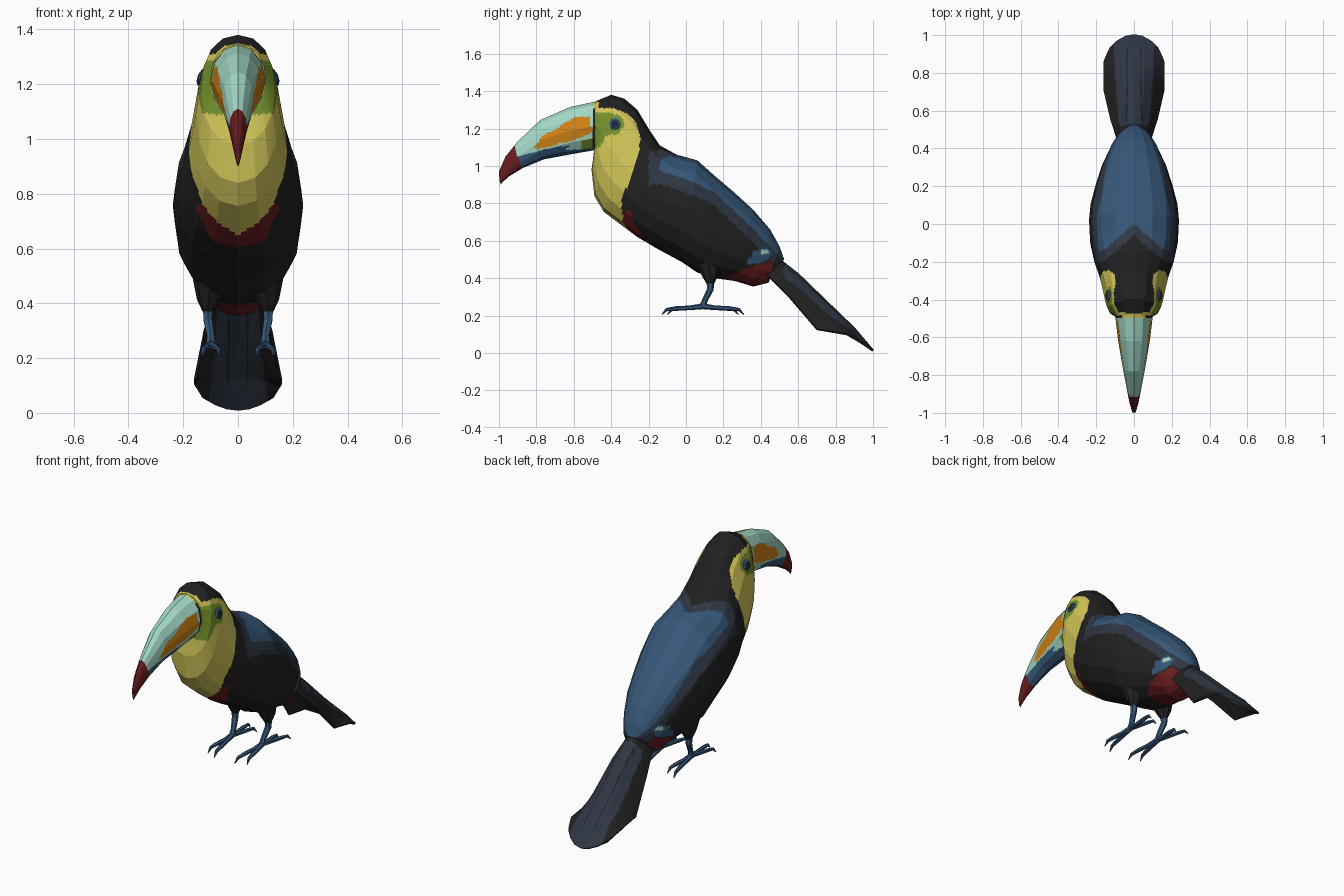
import bpy, bmesh, math
from mathutils import Vector

cube = bpy.data.objects.get("Cube")
if cube:
    bpy.data.objects.remove(cube)

COLOURS = {
    "black": (0.015, 0.015, 0.015), "slate": (0.028, 0.038, 0.058),
    "blue": (0.037, 0.095, 0.19), "teal": (0.36, 0.68, 0.56),
    "yellow": (0.65, 0.57, 0.1), "orange": (0.65, 0.23, 0.008),
    "red": (0.14, 0.012, 0.014), "green": (0.18, 0.29, 0.025),
    "navy": (0.012, 0.02, 0.045)}
NAMES = list(COLOURS)
MATS = []
for name, rgb in COLOURS.items():
    m = bpy.data.materials.new(name)
    m.use_nodes = True
    m.diffuse_color = (*rgb, 1)
    bsdf = m.node_tree.nodes["Principled BSDF"]
    bsdf.inputs["Base Color"].default_value = (*rgb, 1)
    bsdf.inputs["Roughness"].default_value = 0.8
    MATS.append(m)


def finish(name, bm, rule):
    """Turn a bmesh into an object, colouring faces by rule(x, y, z)."""
    bmesh.ops.recalc_face_normals(bm, faces=bm.faces)
    for f in bm.faces:
        c = f.calc_center_median()
        f.material_index = NAMES.index(rule(abs(c.x), c.y, c.z))
    me = bpy.data.meshes.new(name)
    bm.to_mesh(me)
    bm.free()
    for m in MATS:
        me.materials.append(m)
    ob = bpy.data.objects.new(name, me)
    bpy.context.collection.objects.link(ob)
    return ob


def skin(rings, closed=True, cuts=0):
    """Bridge rows of points; split the facets finely so colours can follow them."""
    bm = bmesh.new()
    rows = [[bm.verts.new(p) for p in r] for r in rings]
    n = len(rows[0])
    for a, b in zip(rows, rows[1:]):
        for i in range(n if closed else n - 1):
            j = (i + 1) % n
            bm.faces.new((a[i], a[j], b[j], b[i]))
    if cuts:
        bmesh.ops.subdivide_edges(bm, edges=bm.edges[:], cuts=cuts, use_grid_fill=True)
    if closed:
        bmesh.ops.holes_fill(bm, edges=[e for e in bm.edges if e.is_boundary], sides=0)
    return bm


def section(ty, tz, by, bz, w, sides, power):
    """Rounded cross-section between a top and a bottom point."""
    top, bot = Vector((0, ty, tz)), Vector((0, by, bz))
    mid, half = (top + bot) / 2, (top - bot) / 2
    sq = lambda v: math.copysign(abs(v) ** (2 / power), v)
    return [mid + half * sq(math.cos(a)) + Vector((w * sq(math.sin(a)), 0, 0))
            for a in (math.tau * i / sides for i in range(sides))]


def tube(name, points, radii, colour, sides=6):
    pts = [Vector(p) for p in points]
    rings = []
    for i, p in enumerate(pts):
        d = (pts[min(i + 1, len(pts) - 1)] - pts[max(i - 1, 0)]).normalized()
        u = d.cross(Vector((1, 0, 0))).normalized()
        v = d.cross(u)
        rings.append([p + radii[i] * (u * math.cos(a) + v * math.sin(a))
                      for a in (math.tau * k / sides for k in range(sides))])
    return finish(name, skin(rings), lambda x, y, z: colour)


def interp(v, table):
    """Piecewise linear lookup in a table of rising keys."""
    if v <= table[0][0]:
        return table[0][1]
    for (a, p), (b, q) in zip(table, table[1:]):
        if v <= b:
            return p + (q - p) * (v - a) / (b - a)
    return table[-1][1]


def inside(y, z, poly):
    hit = False
    for (a, b), (c, d) in zip(poly, poly[1:] + poly[:1]):
        if (b > z) != (d > z) and y < a + (c - a) * (z - b) / (d - b):
            hit = not hit
    return hit


# Body and head
BODY = [(-.485, 1.345, -.49, 1.09, .10), (-.40, 1.38, -.505, .98, .135),
        (-.33, 1.36, -.49, .84, .152), (-.26, 1.30, -.44, .755, .165),
        (-.20, 1.20, -.36, .695, .182), (-.14, 1.11, -.26, .62, .21),
        (-.05, 1.06, -.15, .555, .232), (.06, 1.03, -.02, .485, .238),
        (.15, .95, .06, .43, .23), (.25, .865, .15, .40, .205),
        (.36, .765, .26, .385, .17), (.45, .66, .36, .355, .125),
        (.50, .57, .44, .375, .085), (.525, .50, .48, .46, .04)]
BIB = [(.62, -.28), (.7, -.335), (.8, -.345), (.88, -.32), (.98, -.28), (1.08, -.25),
       (1.15, -.245), (1.24, -.27), (1.28, -.31), (1.32, -.42)]
WING = [(-.13, .97), (0, .93), (.15, .86), (.3, .72), (.45, .57), (.52, .5)]
CHEEK = [(-.5, 1.29), (-.42, 1.285), (-.35, 1.27), (-.325, 1.22), (-.36, 1.175),
         (-.43, 1.16), (-.46, 1.10), (-.52, 1.08)]
VENT = [(.21, .3), (.22, .41), (.33, .455), (.45, .49), (.5, .42), (.5, .3)]
RUMP = [(.32, .47), (.36, .54), (.43, .57), (.46, .53), (.43, .49)]


def body_colour(x, y, z):
    if z > 1.31 or (z > 1.2 and x < .07):
        return "yellow" if y < -.47 else "black"
    if inside(y, z, CHEEK) and x > .05:
        return "green"
    edge = interp(z, BIB)
    if y < edge:
        return "yellow"
    if z < .76 and y < edge + .05:
        return "red"
    if inside(y, z, VENT):
        return "red"
    if inside(y, z, RUMP):
        return "teal" if math.hypot(y - .42, (z - .54) * 1.5) < .02 else "blue"
    front, low = -.87 * min(x, .16), interp(y, WING)
    if y > front and z > low:
        return "blue"
    if y > front - .06 and z > low - .07:
        return "slate"
    return "black"


finish("body", skin([section(*s, 16, 2.2) for s in BODY], cuts=7), body_colour)

# Beak
BEAK = [(-.48, 1.345, -.485, 1.085, .10), (-.62, 1.315, -.60, 1.065, .085),
        (-.78, 1.245, -.76, 1.035, .058), (-.90, 1.13, -.87, .99, .036),
        (-.965, 1.05, -.945, .945, .022), (-1.0, .97, -.985, .91, .01),
        (-.997, .92, -.99, .90, .004)]
FLAME = [(-.81, 1.10), (-.77, 1.16), (-.69, 1.2), (-.6, 1.26), (-.52, 1.265),
         (-.5, 1.18), (-.56, 1.15), (-.68, 1.12), (-.79, 1.09)]
BASE_SPOT = [(-.66, 1.085), (-.58, 1.13), (-.5, 1.15), (-.5, 1.09)]


def beak_colour(x, y, z):
    if y < -.905 + (1.07 - z) * .3:
        return "red"
    if y > -.492:
        return "black" if z < 1.31 else "yellow"
    if inside(y, z, FLAME):
        return "orange"
    if inside(y, z, BASE_SPOT):
        return "green" if y > -.56 else "teal"
    return "blue" if z < interp(y, [(-.9, 1.05), (-.75, 1.09), (-.5, 1.13)]) else "teal"


finish("beak", skin([section(*s, 12, 2) for s in BEAK], cuts=7), beak_colour)

# Tail: an arched fan, centre line higher than its edges
TAIL = [(.46, .53, .43, .42, .08), (.60, .42, .55, .30, .12), (.75, .275, .70, .125, .155),
        (.90, .13, .86, .10, .158), (1.0, .012, .93, .06, .13)]
rows = []
for cy, cz, ey, ez, w in TAIL:
    cols = [k / 3 for k in range(-3, 4)]
    rows.append([(w * t, cy + (ey - cy) * t * t, cz + (ez - cz) * t * t) for t in cols])


def tail_colour(x, y, z):
    quill = abs(x - .036) < .004 and .55 < y < .92
    return "black" if quill or x > .04 + .07 * y or y < .52 else "slate"


tail = finish("tail", skin(rows, closed=False, cuts=7), tail_colour)
thick = tail.modifiers.new("thickness", "SOLIDIFY")
thick.thickness = 0.012
thick.offset = 0

# Eyes, legs and feet on both sides
for side, s in (("left", 1), ("right", -1)):
    for part, r, colour, out in (("eye_ring", .031, "blue", .137), ("eye", .022, "navy", .142)):
        bm = bmesh.new()
        bmesh.ops.create_icosphere(bm, subdivisions=2, radius=r)
        for v in bm.verts:
            v.co = (s * (out + v.co.x * .3 - v.co.z * .3), -.38 + v.co.y, 1.225 + v.co.z)
        finish(f"{side}_{part}", bm, lambda x, y, z: colour)

    tube(f"{side}_thigh", [(s * .10, .12, .48), (s * .108, .13, .41), (s * .11, .13, .37)],
         (.065, .042, .02), "black", 8)
    tube(f"{side}_leg", [(s * .11, .13, .40), (s * .11, .13, .34), (s * .10, .10, .28),
                         (s * .10, .09, .245)], (.022, .018, .015, .02), "blue")
    toes = (("front_inner", .068, -.13), ("front_outer", .13, -.10),
            ("back_inner", .072, .28), ("back_outer", .135, .31))
    for toe, x, y in toes:
        path = [(s * (.1 + (x - .1) * t), .09 + (y - .09) * t, z)
                for t, z in ((0, .25), (.3, .242), (.65, .238), (.88, .232), (1, .205))]
        tube(f"{side}_{toe}_toe", path, (.016, .012, .012, .009, .002), "blue")
